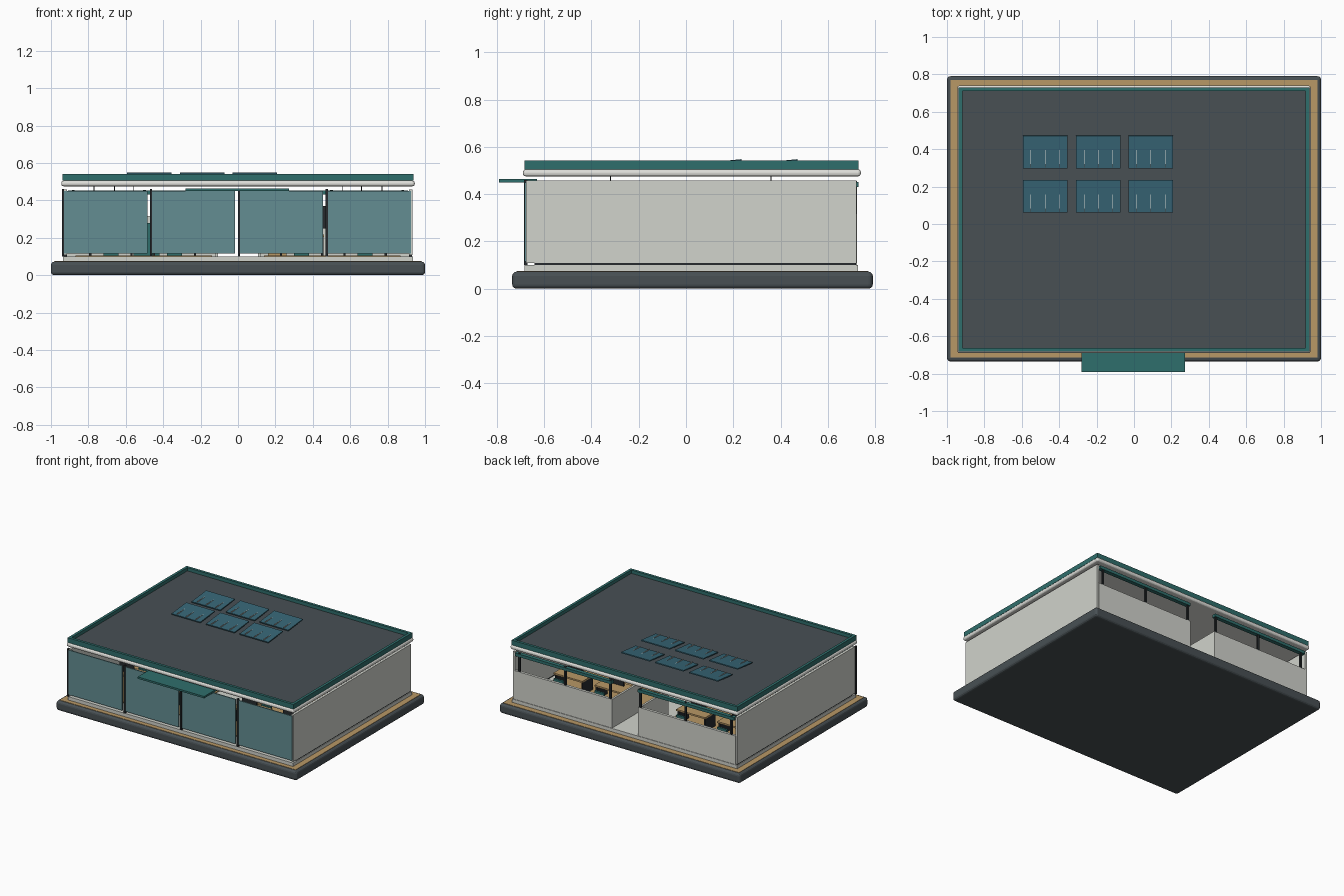
import bpy, bmesh
from mathutils import Matrix

old = bpy.data.objects.get("Cube")
if old:
    bpy.data.objects.remove(old, do_unlink=True)


def material(name, *srgb):
    lin = [(c / 255 / 12.92) if c < 11 else ((c / 255 + 0.055) / 1.055) ** 2.4 for c in srgb]
    m = bpy.data.materials.new(name)
    m.use_nodes = True
    m.diffuse_color = (*lin, 1)
    m.node_tree.nodes["Principled BSDF"].inputs["Base Color"].default_value = (*lin, 1)
    return m


SLATE = material("slate grey", 72, 80, 84)
WALL = material("wall white", 209, 211, 204)
TRIM = material("trim white", 224, 224, 219)
TEAL = material("teal", 47, 110, 108)
TAN = material("tan wood", 184, 152, 102)
GLASS = material("window glass", 99, 141, 146)
FRAME = material("dark frame", 38, 42, 45)
SOLAR = material("solar blue", 55, 102, 118)


def finish(name, bm, mat):
    mesh = bpy.data.meshes.new(name)
    bm.to_mesh(mesh)
    bm.free()
    mesh.materials.append(mat)
    obj = bpy.data.objects.new(name, mesh)
    bpy.context.collection.objects.link(obj)
    return obj


def box(name, mat, x, y, z, bevel=0):
    """Box between the (low, high) pairs x, y and z."""
    bm = bmesh.new()
    bmesh.ops.create_cube(bm, size=1)
    for v in bm.verts:
        v.co = [(p[0] + p[1]) / 2 + c * (p[1] - p[0]) for c, p in zip(v.co, (x, y, z))]
    obj = finish(name, bm, mat)
    if bevel:
        mod = obj.modifiers.new("rounded edges", "BEVEL")
        mod.width = bevel
        mod.segments = 3
    return obj


def cone(name, mat, x, y, z, r_low, r_high):
    bm = bmesh.new()
    bmesh.ops.create_cone(bm, cap_ends=True, segments=16, radius1=r_low, radius2=r_high,
                          depth=z[1] - z[0],
                          matrix=Matrix.Translation((x, y, (z[0] + z[1]) / 2)))
    return finish(name, bm, mat)


def span(side, a, b):
    """Interval a..b, mirrored to the chosen side."""
    return tuple(sorted((side * a, side * b)))


# Ground slab, deck and plinth
box("base_slab", SLATE, (-1, 1), (-0.735, 0.79), (0, 0.072), 0.018)
box("deck", TAN, (-0.98, 0.98), (-0.715, 0.77), (0.06, 0.0745))
box("plinth", WALL, (-0.935, 0.935), (-0.682, 0.728), (0.07, 0.1))

# Roof: rounded eave, dark surface and parapet
box("roof_eave", TRIM, (-0.945, 0.945), (-0.69, 0.74), (0.475, 0.505), 0.013)
box("roof_surface", SLATE, (-0.93, 0.93), (-0.67, 0.72), (0.5, 0.516))
for end, y in (("front", (-0.682, -0.662)), ("back", (0.71, 0.73))):
    box(f"parapet_{end}", TEAL, (-0.938, 0.938), y, (0.505, 0.541))
for side, tag in ((1, "left"), (-1, "right")):
    box(f"parapet_{tag}", TEAL, span(side, 0.918, 0.938), (-0.662, 0.71), (0.505, 0.541))

# Solar panels, tilted up towards the back
for x in (-0.475, -0.19, 0.09):
    for y in (0.148, 0.385):
        bm = bmesh.new()
        bmesh.ops.create_cube(bm, size=1, matrix=Matrix.Translation((x, y, 0.535))
                              @ Matrix.Rotation(0.1, 4, "X")
                              @ Matrix.Diagonal((0.238, 0.174, 0.008, 1)))
        finish("solar_panel", bm, SOLAR)
        for dx in (-0.077, 0, 0.077):
            box("panel_line", TRIM, (x + dx - 0.0015, x + dx + 0.0015),
                (y - 0.083, y + 0.01), (0.533, 0.5405))

# Glazed front: posts, panes and canopy
for i in range(4):
    x = -0.935 + 0.47 * i
    box("front_post", FRAME, (x - 0.006, x + 0.006), (-0.686, -0.67), (0.1, 0.46))
    box("front_pane", GLASS, (x + 0.005, x + 0.45), (-0.682, -0.674), (0.115, 0.45))
box("entrance_canopy", TEAL, (-0.28, 0.272), (-0.79, -0.63), (0.45, 0.464))

for side, tag in ((1, "left"), (-1, "right")):
    # Side wall and low back wall with its inward return
    box(f"side_wall_{tag}", WALL, span(side, 0.915, 0.933), (-0.676, 0.722), (0.108, 0.457))
    box(f"wall_foot_{tag}", FRAME, span(side, 0.915, 0.93), (-0.64, 0.72), (0.1, 0.108))
    box(f"back_wall_{tag}", WALL, span(side, 0.107, 0.92), (0.704, 0.724), (0.1, 0.315))
    box(f"entry_return_{tag}", WALL, span(side, 0.107, 0.122), (0.38, 0.71), (0.1, 0.315))
    # Open back window
    box(f"back_header_{tag}", TEAL, span(side, 0.11, 0.91), (0.7, 0.73), (0.43, 0.452))
    for x in (0.125, 0.5, 0.88):
        box("back_post", FRAME, span(side, x - 0.007, x + 0.007), (0.71, 0.724), (0.31, 0.455))

    # Furnished room: rug, desks, screens, seats and hanging lamps
    box("rug", TAN, span(side, 0.14, 0.87), (-0.55, 0.55), (0.1, 0.106))
    for y in (-0.32, 0.36):
        for x in (0.34, 0.68):
            box("desk_top", TAN, span(side, x - 0.12, x + 0.12), (y - 0.07, y + 0.07), (0.205, 0.217))
            for leg in (-0.11, 0.11):
                box("desk_leg", FRAME, span(side, x + leg - 0.006, x + leg + 0.006),
                    (y - 0.06, y + 0.06), (0.1, 0.205))
            box("screen", FRAME, span(side, x - 0.06, x + 0.06), (y - 0.03, y - 0.02), (0.22, 0.3))
            box("seat", TEAL, span(side, x - 0.04, x + 0.04), (y + 0.1, y + 0.18), (0.1, 0.165))
            box("seat_back", TEAL, span(side, x - 0.04, x + 0.04), (y + 0.17, y + 0.185), (0.165, 0.24))
        for x in (0.56, 0.66, 0.77):
            cone("lamp_cord", FRAME, side * x, y, (0.41, 0.476), 0.002, 0.002)
            cone("lamp_shade", TRIM, side * x, y, (0.375, 0.415), 0.035, 0.018)

# Cabinet and display boards inside
box("cabinet", TEAL, (-0.56, -0.42), (-0.1, 0), (0.1, 0.28))
box("counter", TAN, (0.16, 0.26), (-0.15, 0.15), (0.1, 0.25))
for x in (0.45, 0.62):
    box("display_board", FRAME, (x, x + 0.13), (0.1, 0.11), (0.25, 0.37))
